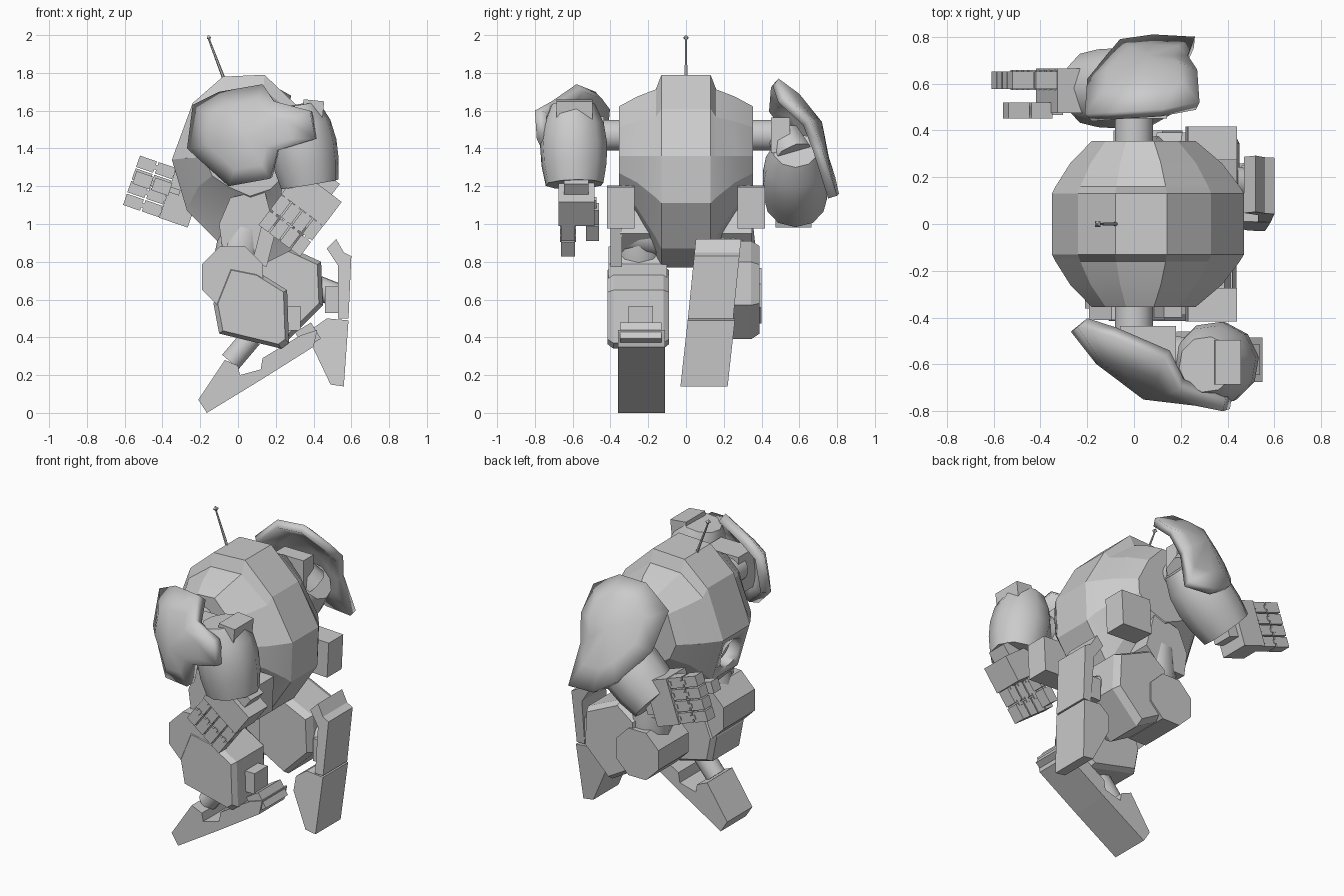
import bpy, bmesh, math
from mathutils import Vector, Matrix

if "Cube" in bpy.data.objects:
    bpy.data.objects.remove(bpy.data.objects["Cube"])

grey = bpy.data.materials.new("plain_grey")
grey.use_nodes = True
grey.diffuse_color = (0.6, 0.6, 0.6, 1)
grey.node_tree.nodes["Principled BSDF"].inputs["Base Color"].default_value = (0.6, 0.6, 0.6, 1)


def finish(name, bm, smooth=0):
    mesh = bpy.data.meshes.new(name)
    bm.to_mesh(mesh)
    bm.free()
    mesh.materials.append(grey)
    ob = bpy.data.objects.new(name, mesh)
    bpy.context.collection.objects.link(ob)
    if smooth:
        bpy.ops.object.select_all(action='DESELECT')
        ob.select_set(True)
        bpy.context.view_layer.objects.active = ob
        bpy.ops.object.shade_smooth_by_angle(angle=math.radians(smooth))
    return ob


def loft(name, rings, smooth=0):
    """Skin a list of matching closed rings and cap both ends."""
    bm = bmesh.new()
    vr = [[bm.verts.new(p) for p in ring] for ring in rings]
    n = len(rings[0])
    for a, b in zip(vr, vr[1:]):
        for i in range(n):
            j = (i + 1) % n
            bm.faces.new((a[i], a[j], b[j], b[i]))
    bm.faces.new(vr[0])
    bm.faces.new(vr[-1])
    bmesh.ops.recalc_face_normals(bm, faces=bm.faces)
    return finish(name, bm, smooth)


def tube(name, p0, p1, radii, sides=12, smooth=46):
    """Round part along an axis, with one ring per radius."""
    p0, p1 = Vector(p0), Vector(p1)
    q = (p1 - p0).to_track_quat('Z', 'Y')
    rings = []
    for k, r in enumerate(radii):
        c = p0.lerp(p1, k / (len(radii) - 1))
        rings.append([c + q @ Vector((r * math.cos(a), r * math.sin(a), 0))
                      for a in ((i + .5) * math.tau / sides for i in range(sides))])
    return loft(name, rings, smooth)


def prism(name, pts, y0, y1, lean=0.0, chamfer=0.0):
    """Side profile in x, z extruded along y; lean shifts y with height."""
    cx = sum(p[0] for p in pts) / len(pts)
    cz = sum(p[1] for p in pts) / len(pts)

    def ring(y, s):
        return [(cx + (x - cx) * s, y + lean * z, cz + (z - cz) * s) for x, z in pts]
    if not chamfer:
        return loft(name, [ring(y0, 1), ring(y1, 1)])
    return loft(name, [ring(y0, .89), ring(y0 + chamfer, 1),
                       ring(y1 - chamfer, 1), ring(y1, .89)])


def box(name, centre, size, rot=None):
    bm = bmesh.new()
    bmesh.ops.create_cube(bm, size=1, matrix=Matrix.Diagonal((*size, 1)))
    m = Matrix.Translation(centre)
    bm.transform(m @ rot if rot else m)
    return finish(name, bm)


def shell(name, outline, centre, thickness):
    """Domed armour plate from its rim and its highest point."""
    bm = bmesh.new()
    c = Vector(centre)
    rings = []
    for t in (1, .65):
        ring = []
        for p in outline:
            q = c.lerp(Vector(p), t)
            q.y = c.y + (p[1] - c.y) * t ** 1.5
            ring.append(bm.verts.new(q))
        rings.append(ring)
    top = bm.verts.new(c)
    n = len(outline)
    for i in range(n):
        j = (i + 1) % n
        bm.faces.new((rings[0][i], rings[0][j], rings[1][j], rings[1][i]))
        bm.faces.new((rings[1][i], rings[1][j], top))
    bm.normal_update()
    # the outer side faces away from the torso
    if top.normal.y * c.y < 0:
        bmesh.ops.reverse_faces(bm, faces=bm.faces)
    ob = finish(name, bm, 30)
    mod = ob.modifiers.new("thickness", 'SOLIDIFY')
    mod.thickness = thickness
    mod.offset = -1
    return ob


# Faceted torso: one side profile, scaled in length, upper and lower height towards the flanks
profile = [(-.08, 1.78), (.14, 1.79), (.33, 1.61), (.47, 1.36), (.46, 1.11), (.3, .87),
           (.1, .77), (-.1, .9), (-.27, 1.07), (-.35, 1.34), (-.24, 1.64)]
half = [(.13, 1, 1, 1), (.16, .96, .82, .88), (.26, .79, .73, .56), (.355, .54, .61, .36)]
stations = [(-y, *s) for y, *s in reversed(half)] + half
torso = loft("torso", [[(.02 + (x - .02) * a, y, 1.36 + (z - 1.36) * (up if z > 1.35 else low))
                        for x, z in profile] for y, a, up, low in stations], 14)
# Round eye recess at the front
socket = tube("eye_socket_cutter", (-.42, 0, 1.18), (-.24, 0, 1.22), [.095, .095], 20)
socket.hide_render = True
socket.hide_viewport = True
cut = torso.modifiers.new("eye_socket", 'BOOLEAN')
cut.operation = 'DIFFERENCE'
cut.object = socket

# Antenna
tube("antenna_rod", (-.075, 0, 1.77), (-.155, 0, 1.98), [.009, .005], 6)
tube("antenna_tip", (-.15, 0, 1.972), (-.158, 0, 2.0), [.003, .017, .003], 4, 0)

# Axles, hips and pelvis
for s in (-1, 1):
    tube("shoulder_axle", (0, s * .3, 1.47), (0, s * .5, 1.47), [.083, .083], 16)
    box("hip_skirt", (.33, s * .345, 1.09), (.21, .145, .22), Matrix.Rotation(.05, 4, 'Y'))
    prism("hip_block", [(-.04, 1.14), (.14, 1.18), (.2, .95), (.1, .85), (-.08, .85), (-.1, 1)],
          s * .17, s * .35)
tube("pelvis", (.06, -.33, .95), (.06, .33, .95), [.1, .13, .13, .1], 10)

# Shoulder blocks and armour plates
box("left_shoulder_block", (.06, -.52, 1.45), (.24, .17, .24))
box("right_shoulder_block", (.04, .5, 1.47), (.2, .1, .19))
shell("left_shoulder_plate",
      [(-.24, -.44, 1.63), (-.27, -.46, 1.4), (-.05, -.65, 1.2), (.17, -.75, 1.24),
       (.21, -.76, 1.39), (.41, -.79, 1.45), (.38, -.8, 1.6), (.19, -.71, 1.65),
       (.13, -.58, 1.74), (-.1, -.48, 1.7)], (.04, -.75, 1.45), .06)
shell("right_shoulder_plate",
      [(-.21, .47, 1.62), (-.06, .48, 1.76), (.12, .49, 1.77), (.28, .52, 1.68),
       (.27, .66, 1.55), (.23, .72, 1.4), (.26, .8, 1.15), (.08, .81, 1.16),
       (-.06, .79, 1.25), (-.2, .62, 1.42)], (.05, .72, 1.54), .05)

# Barrel forearms
barrel = [.12, .165, .18, .175, .155]
tube("left_upper_arm", (.16, -.57, 1.45), (.32, -.59, 1.45), [.1, .1], 8)
tube("left_forearm", (.31, -.6, 1.63), (.38, -.59, 1.21), barrel, 10)
box("left_forearm_cap", (.395, -.59, 1.59), (.11, .19, .13), Matrix.Rotation(.1, 4, 'Y'))
tube("right_upper_arm", (.03, .52, 1.47), (.1, .57, 1.36), [.09, .11], 8)
tube("right_forearm", (.13, .58, 1.39), (-.2, .58, 1.1), barrel, 10)


def hand(prefix, origin, angle, side):
    """Palm, four two-part fingers and a thumb along a direction in x, z."""
    rot = Matrix.Rotation(-angle, 4, 'Y')
    o = Vector(origin)

    def part(name, local, size):
        box(prefix + name, o + rot @ Vector((local[0], local[1] * side, local[2])), size, rot)
    part("_wrist", (-.04, 0, 0), (.1, .13, .15))
    part("_palm", (.06, 0, 0), (.16, .19, .28))
    for k in range(4):
        z = (k - 1.5) * .071
        for j in range(2):
            part("_finger", (.19 + j * .105, .045, z), (.095, .075, .063))
            part("_finger_hinge", (.14 + j * .105, .045, z), (.035, .085, .025))
    for j in range(2):
        part("_thumb", (.18 + j * .105, -.085, -.02), (.095, .07, .07))
    part("_thumb_hinge", (.17, -.085, -.02), (.18, .04, .03))


hand("left_hand", (.425, -.58, 1.185), math.radians(233), -1)
hand("right_hand", (-.24, .57, 1.12), math.radians(161), 1)

# Left leg, planted under the body
tube("left_thigh", (.05, -.25, 1.0), (-.02, -.25, .75), [.1, .13, .12], 10)
tube("left_knee", (-.03, -.41, .72), (-.03, -.1, .72), [.175, .175], 8, 0)
prism("left_shin", [(-.13, .58), (-.1, .42), (.23, .34), (.27, .37), (.26, .65),
                    (.1, .75), (-.05, .78)], -.415, -.09, chamfer=.03)
box("left_calf_block", (.26, -.24, .5), (.14, .13, .13))
tube("left_ankle", (.07, -.24, .4), (-.04, -.24, .27), [.06, .06], 12)
prism("left_foot", [(-.21, .07), (-.165, 0), (.13, .18), (.4, .35), (.42, .44), (.33, .41),
                    (.13, .29), (.12, .23), (.01, .2), (0, .25), (-.07, .28)], -.36, -.11)
box("left_heel", (.37, -.24, .41), (.1, .22, .1), Matrix.Rotation(-.55, 4, 'Y'))
box("left_hip_strut", (.14, -.37, .89), (.08, .06, .22), Matrix.Rotation(.25, 4, 'Y'))

# Right leg, kicked back
tube("right_thigh", (.05, .25, 1.0), (.08, .25, .64), [.11, .13, .12], 10)
tube("right_knee", (.06, .1, .62), (.06, .4, .62), [.16, .16], 8, 0)
prism("right_shin", [(.08, .82), (.2, .91), (.44, .8), (.45, .57), (.27, .39), (.08, .5)],
      .07, .39, chamfer=.045)
tube("right_ankle", (.38, .19, .68), (.53, .17, .62), [.065, .065], 12)
prism("right_toe", [(.49, .15), (.56, .14), (.585, .49), (.47, .5), (.4, .45), (.39, .36)],
      -.045, .205, lean=.11)
prism("right_sole", [(.53, .5), (.585, .5), (.6, .83), (.56, .85), (.52, .92),
                     (.47, .87), (.53, .78)], -.04, .2, lean=.1)
box("right_heel_lug", (.5, .17, .6), (.08, .16, .14))
